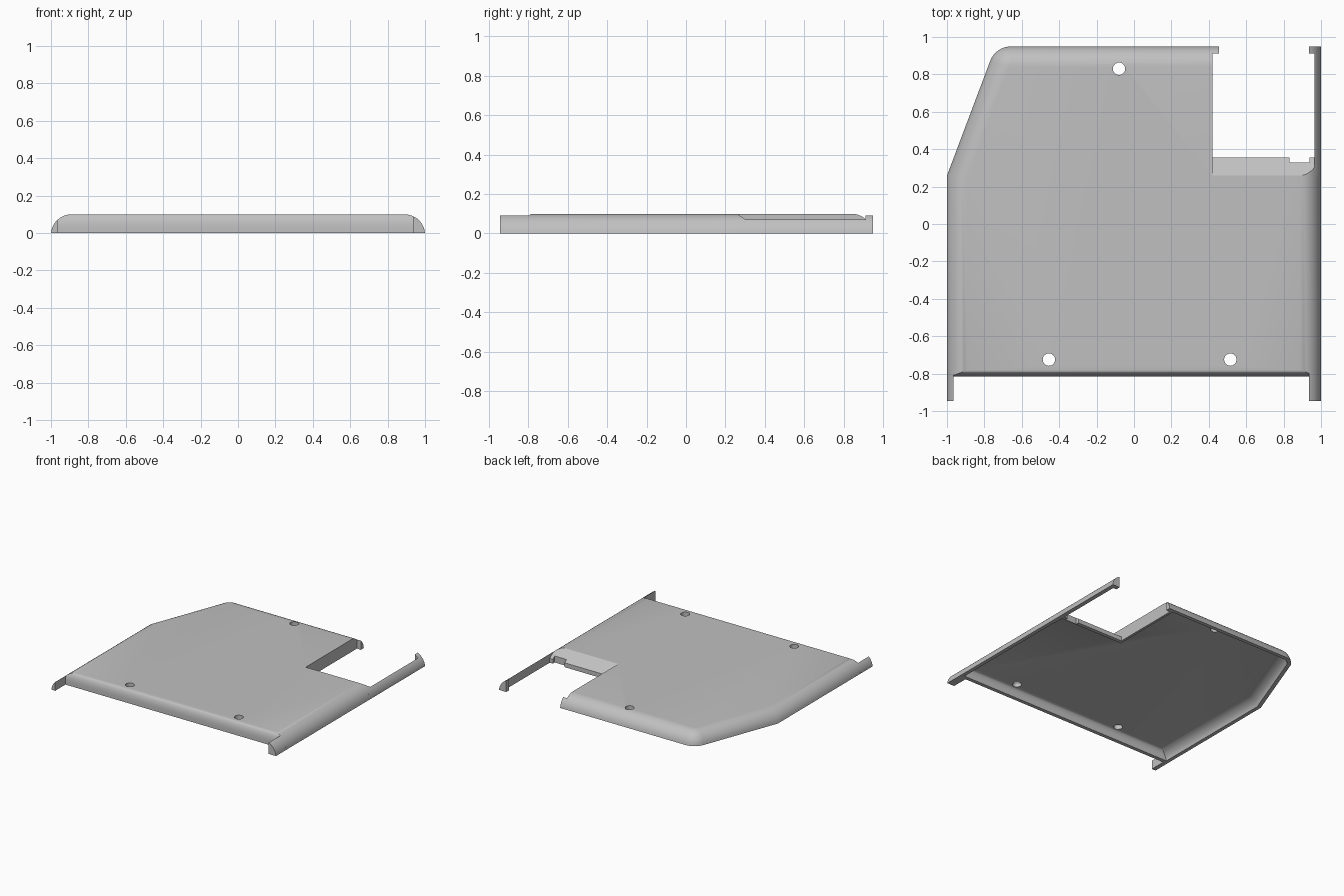
import bpy, bmesh, math
from mathutils import Vector

cube = bpy.data.objects.get("Cube")
if cube:
    bpy.data.objects.remove(cube, do_unlink=True)

grey = bpy.data.materials.new("plain grey")
grey.use_nodes = True
COLOUR = (0.53, 0.53, 0.53, 1)
grey.diffuse_color = COLOUR
grey.node_tree.nodes["Principled BSDF"].inputs["Base Color"].default_value = COLOUR

R = 0.11        # outer edge radius, centred just below the ground
SINK = 0.01
WALL = 0.03
TOP = 0.1


def finish(bm, name):
    bmesh.ops.recalc_face_normals(bm, faces=bm.faces)
    mesh = bpy.data.meshes.new(name)
    bm.to_mesh(mesh)
    bm.free()
    mesh.materials.append(grey)
    obj = bpy.data.objects.new(name, mesh)
    bpy.context.collection.objects.link(obj)
    return obj


def smooth(obj):
    bpy.ops.object.select_all(action='DESELECT')
    obj.select_set(True)
    bpy.context.view_layer.objects.active = obj
    bpy.ops.object.shade_smooth_by_angle(angle=math.radians(28))


# Edge profiles: how far each kind of edge has moved inward at height z
def round_edge(z, inner):
    r = R - WALL if inner else R
    return R - math.sqrt(max(0, r * r - (z + SINK) ** 2))


def front_edge(z, inner):
    k = max(0, (z / 0.7 if inner else z) - 0.03) / 0.07
    return 0.035 * (1 - math.sqrt(max(0, 1 - k * k))) + (WALL if inner else 0)


def ramp_edge(z, inner):
    k = max(0, (z / 0.7 if inner else z) - 0.035) / 0.065
    return 0.095 * k + (WALL if inner else 0)


def plain_edge(z, inner):
    return 0.02 if inner else 0


# Outline, counter-clockwise; each corner carries the profile of the edge after it
outline = [((-1, -0.815), front_edge), ((1, -0.815), round_edge), ((1, 0.355), ramp_edge),
           ((0.42, 0.355), plain_edge), ((0.42, 0.95), round_edge)]
for i in range(9):
    a = math.radians(90 + 69.3 * i / 8)
    outline.append(((-0.657 + 0.12 * math.cos(a), 0.83 + 0.12 * math.sin(a)), round_edge))
outline.append(((-1, 0.26), round_edge))


def ring(bm, z, inner):
    """Outline with every edge moved inward by its own profile."""
    n = len(outline)
    pts = [Vector(p) for p, _ in outline]
    lines = []
    for i in range(n):
        d = (pts[(i + 1) % n] - pts[i]).normalized()
        normal = Vector((-d.y, d.x))
        lines.append((normal, normal.dot(pts[i]) + outline[i][1](z, inner)))
    verts = []
    for i in range(n):
        (a, p), (b, q) = lines[i - 1], lines[i]
        det = a.x * b.y - a.y * b.x
        verts.append(bm.verts.new(((p * b.y - q * a.y) / det, (a.x * q - b.x * p) / det, z)))
    return verts


# Hollow shell: inside rings from ceiling to ground, then outside rings up to the top
levels = [0, 0.02, 0.035, 0.05, 0.065, 0.078, 0.088, 0.095, 0.0985, TOP]
bm = bmesh.new()
rings = [ring(bm, z * 0.7, True) for z in reversed(levels)]
rings += [ring(bm, z, False) for z in levels]
for low, high in zip(rings, rings[1:]):
    for i in range(len(low)):
        j = (i + 1) % len(low)
        bm.faces.new((low[i], low[j], high[j], high[i]))
bm.faces.new(rings[0])
bm.faces.new(rings[-1])
shell = finish(bm, "cover_shell")

# Screw holes and the small gap in the ramp
bm = bmesh.new()
for x, y in ((-0.08, 0.83), (-0.455, -0.725), (0.515, -0.725)):
    made = bmesh.ops.create_cone(bm, cap_ends=True, segments=32, radius1=0.033, radius2=0.033, depth=0.4)
    bmesh.ops.translate(bm, verts=made["verts"], vec=(x, y, 0))
made = bmesh.ops.create_cube(bm, size=1)
bmesh.ops.scale(bm, verts=made["verts"], vec=(0.105, 0.05, 0.4))
bmesh.ops.translate(bm, verts=made["verts"], vec=(0.885, 0.355, 0))
cutter = finish(bm, "hole_cutter")
cutter.hide_render = True
cut = shell.modifiers.new("holes", 'BOOLEAN')
cut.operation = 'DIFFERENCE'
cut.solver = 'EXACT'
cut.object = cutter
bpy.context.view_layer.objects.active = shell
bpy.ops.object.modifier_apply(modifier=cut.name)
bpy.data.objects.remove(cutter, do_unlink=True)
smooth(shell)


def edge_strip(name, width, start, end, place):
    """Solid length of the rounded edge; place maps (inset, along, z) to a position."""
    steps = 10
    section = [(width, 0)]
    for i in range(steps + 1):
        u = width * (i / steps) ** 2
        section.append((u, max(0, math.sqrt(R * R - (R - u) ** 2) - SINK)))
    section[1] = (0, 0)
    bm = bmesh.new()
    a, b = [[bm.verts.new(place(u, v, z)) for u, z in section] for v in (start, end)]
    for i in range(len(a)):
        j = (i + 1) % len(a)
        bm.faces.new((a[i], a[j], b[j], b[i]))
    bm.faces.new(a)
    bm.faces.new(b)
    smooth(finish(bm, name))


def on_left(u, v, z):
    return (1 - u, v, z)


def on_right(u, v, z):
    return (u - 1, v, z)


def on_back(u, v, z):
    return (v, 0.95 - u, z)


# Front ears, long side rail and the two hooks at the back opening
edge_strip("right_front_ear", 0.035, -0.945, -0.79, on_right)
edge_strip("left_front_ear", 0.065, -0.945, -0.79, on_left)
edge_strip("side_rail", 0.035, 0.25, 0.95, on_left)
edge_strip("rail_hook", 0.065, 0.912, 0.95, on_left)
edge_strip("opening_hook", 0.038, 0.40, 0.455, on_back)
